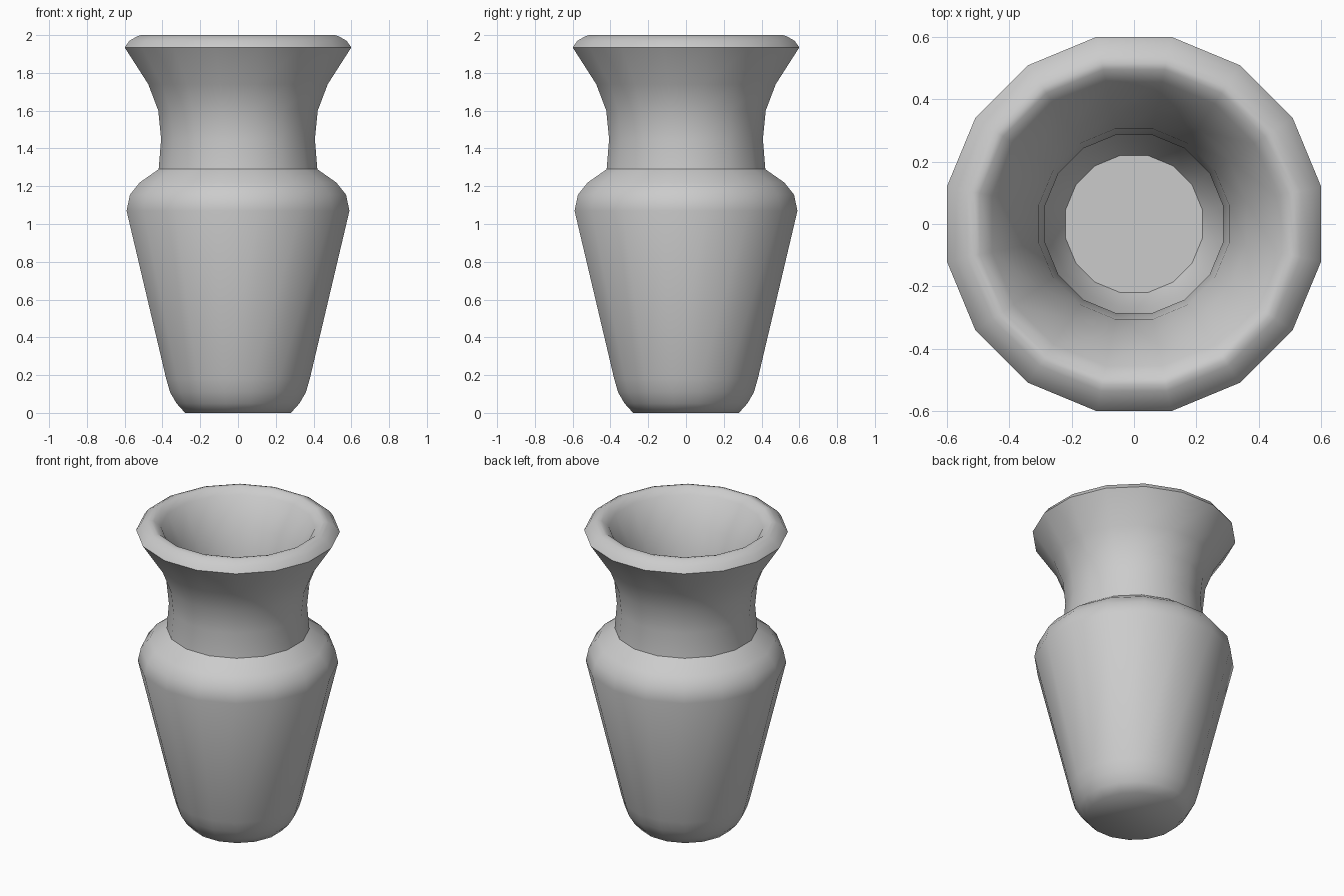
import bpy, bmesh, math

if "Cube" in bpy.data.objects:
    bpy.data.objects.remove(bpy.data.objects["Cube"])

SIDES = 16
# Half-widths across flats and heights: foot, body, shoulder, neck, lip, then the cavity
outside = [(0.28, 0), (0.325, 0.05), (0.36, 0.11), (0.38, 0.18), (0.59, 1.07),
           (0.572, 1.155), (0.52, 1.22), (0.42, 1.29), (0.407, 1.45),
           (0.422, 1.6), (0.475, 1.74), (0.6, 1.935), (0.575, 1.97), (0.535, 1.993)]
inside = [(0.495, 1.995), (0.455, 1.96), (0.36, 1.78), (0.305, 1.62), (0.286, 1.45),
          (0.29, 1.24), (0.42, 1.15), (0.465, 1.05), (0.265, 0.2), (0.22, 0.12)]
profile = outside + [(0.515, 2.0)] + inside

# Vase: lathe the profile with flat sides facing the axes
bm = bmesh.new()
rings = []
for half_width, z in profile:
    r = half_width / math.cos(math.pi / SIDES)
    rings.append([bm.verts.new((r * math.cos((i + 0.5) * math.tau / SIDES),
                                r * math.sin((i + 0.5) * math.tau / SIDES), z))
                  for i in range(SIDES)])
for low, high in zip(rings, rings[1:]):
    for i in range(SIDES):
        j = (i + 1) % SIDES
        bm.faces.new((low[i], low[j], high[j], high[i]))

# Base and cavity floor
bm.faces.new(rings[0][::-1])
bm.faces.new(rings[-1])
bmesh.ops.recalc_face_normals(bm, faces=bm.faces)

mesh = bpy.data.meshes.new("vase")
bm.to_mesh(mesh)
bm.free()
vase = bpy.data.objects.new("vase", mesh)
bpy.context.collection.objects.link(vase)
bpy.context.view_layer.objects.active = vase
vase.select_set(True)
bpy.ops.object.shade_smooth_by_angle(angle=math.radians(50))
